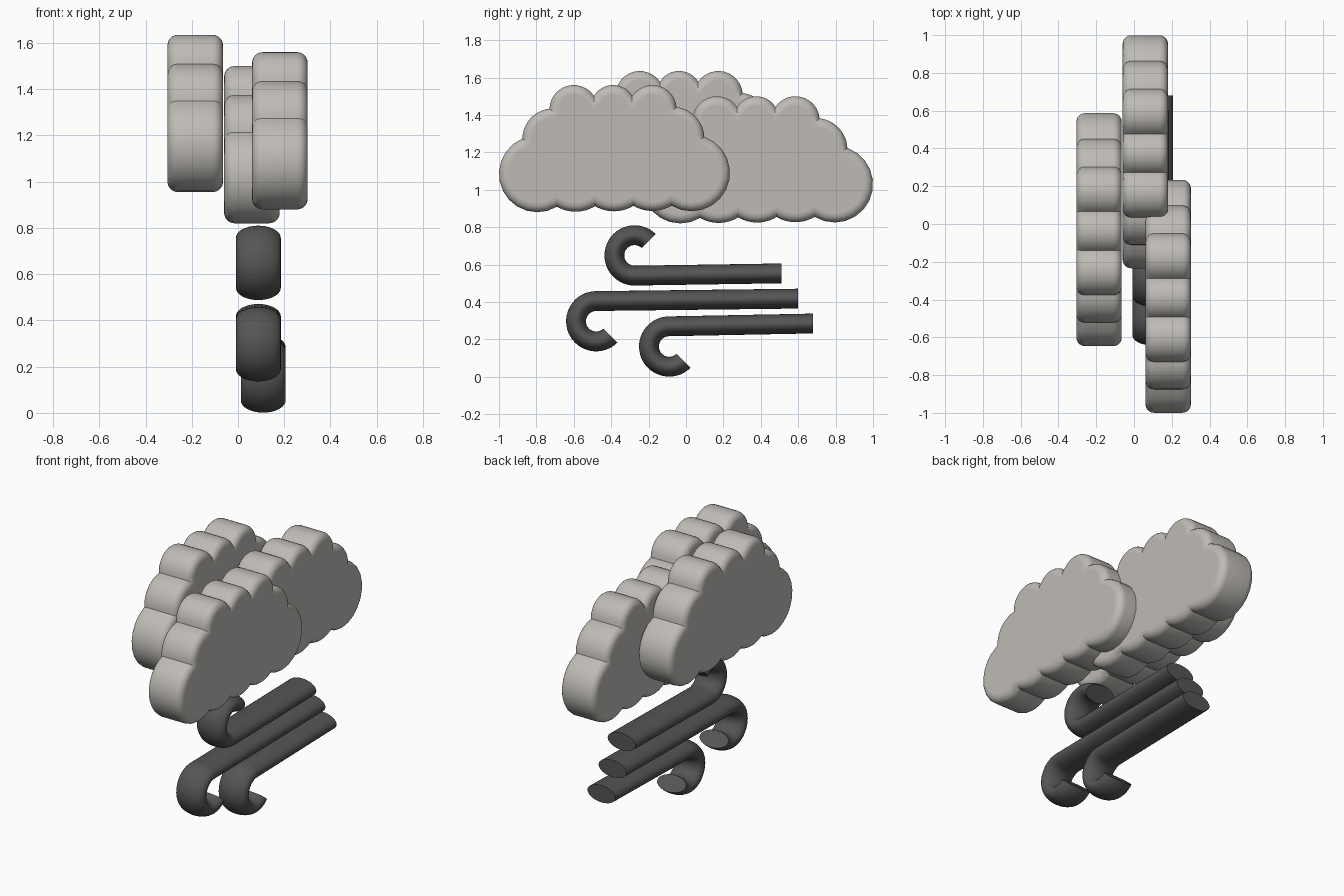
import bpy
import bmesh
from math import pi, cos, sin, sqrt, atan2, radians
from mathutils import Vector

cube = bpy.data.objects.get("Cube")
if cube:
    bpy.data.objects.remove(cube, do_unlink=True)


def make_material(name, colour):
    mat = bpy.data.materials.new(name)
    mat.use_nodes = True
    mat.diffuse_color = (*colour, 1)
    bsdf = mat.node_tree.nodes["Principled BSDF"]
    bsdf.inputs["Base Color"].default_value = (*colour, 1)
    bsdf.inputs["Roughness"].default_value = 0.8
    return mat


cloud_grey = make_material("cloud grey", (0.52, 0.50, 0.47))
wind_grey = make_material("wind dark grey", (0.09, 0.09, 0.09))


def loft(name, rings, mat):
    """Skin equal rings of points: smooth walls, flat end caps, sharp creases."""
    bm = bmesh.new()
    loops = [[bm.verts.new(p) for p in ring] for ring in rings]
    n = len(loops[0])
    for a, b in zip(loops, loops[1:]):
        for i in range(n):
            j = (i + 1) % n
            bm.faces.new((a[i], a[j], b[j], b[i])).smooth = True
    bm.faces.new(loops[0][::-1])
    bm.faces.new(loops[-1])
    bmesh.ops.recalc_face_normals(bm, faces=bm.faces)
    for e in bm.edges:
        e.smooth = e.calc_face_angle(0) < radians(32)
    mesh = bpy.data.meshes.new(name)
    bm.to_mesh(mesh)
    bm.free()
    mesh.materials.append(mat)
    obj = bpy.data.objects.new(name, mesh)
    bpy.context.collection.objects.link(obj)
    return obj


# Cloud lobes (y, z, radius), counter-clockwise from the front end
LOBES = [(-0.795, 1.085, 0.205), (-0.59, 1.083, 0.2), (-0.385, 1.085, 0.2),
         (-0.18, 1.087, 0.2), (0.03, 1.09, 0.205), (-0.07, 1.275, 0.168),
         (-0.18, 1.43, 0.13), (-0.39, 1.44, 0.12), (-0.6, 1.43, 0.13),
         (-0.71, 1.27, 0.165)]


def cusp(c1, c2):
    """Outer crossing point of two neighbouring lobes."""
    p, q = Vector(c1[:2]), Vector(c2[:2])
    d = (q - p).length
    u = (q - p) / d
    a = (c1[2] ** 2 - c2[2] ** 2 + d * d) / (2 * d)
    return p + u * a + Vector((u.y, -u.x)) * sqrt(c1[2] ** 2 - a * a)


def cloud_outline(steps=12):
    """Outline points, each with its outward offset direction."""
    outline = []
    for i, lobe in enumerate(LOBES):
        before, after = LOBES[i - 1], LOBES[(i + 1) % len(LOBES)]
        centre = Vector(lobe[:2])
        start, end = cusp(before, lobe), cusp(lobe, after)
        a0 = atan2(*(start - centre).yx)
        sweep = (atan2(*(end - centre).yx) - a0) % (2 * pi)
        n1 = (start - Vector(before[:2])).normalized()
        n2 = (start - centre).normalized()
        mid = (n1 + n2).normalized()
        outline.append((start, mid / max(mid.dot(n2), 0.7)))
        for k in range(1, steps):
            a = a0 + sweep * k / steps
            n = Vector((cos(a), sin(a)))
            outline.append((centre + n * lobe[2], n))
    return outline


def cloud(name, x, dy, dz, half=0.12, bevel=0.045, steps=6):
    outline = cloud_outline()
    quarter = [(bevel * (1 - sin(t)), half - bevel + bevel * cos(t))
               for t in (pi / 2 * k / steps for k in range(steps + 1))]
    profile = [(d, -w) for d, w in quarter] + [(d, w) for d, w in quarter[::-1]]
    rings = [[(x + w, p.x - n.x * d + dy, p.y - n.y * d + dz)
              for p, n in outline] for d, w in profile]
    return loft(name, rings, cloud_grey)


cloud("left_cloud", 0.181, 0, 0)
cloud("middle_cloud", 0.06, 0.765, -0.06)
cloud("right_cloud", -0.185, 0.353, 0.075)


# Wind gusts: oval tubes, straight with a curl at the front end
def gust(name, x, tail, hook, turn, radius=0.108, wide=0.097, thick=0.053):
    hy, hz = hook
    path = [(Vector(tail), Vector((0, -turn)))]
    for k in range(33):
        a = turn * (-pi / 2 - radians(225) * k / 32)
        n = Vector((cos(a), sin(a)))
        path.append((Vector((hy, hz)) + n * radius, n))
    rings = []
    for p, n in path:
        ring = []
        for k in range(32):
            t = 2 * pi * k / 32
            q = p + n * thick * sin(t)
            ring.append((x + wide * cos(t), q.x, q.y))
        rings.append(ring)
    return loft(name, rings, wind_grey)


gust("upper_gust", 0.088, (0.51, 0.553), (-0.275, 0.649), 1)
gust("middle_gust", 0.088, (0.6, 0.418), (-0.48, 0.297), -1)
gust("lower_gust", 0.109, (0.68, 0.285), (-0.09, 0.162), -1)
